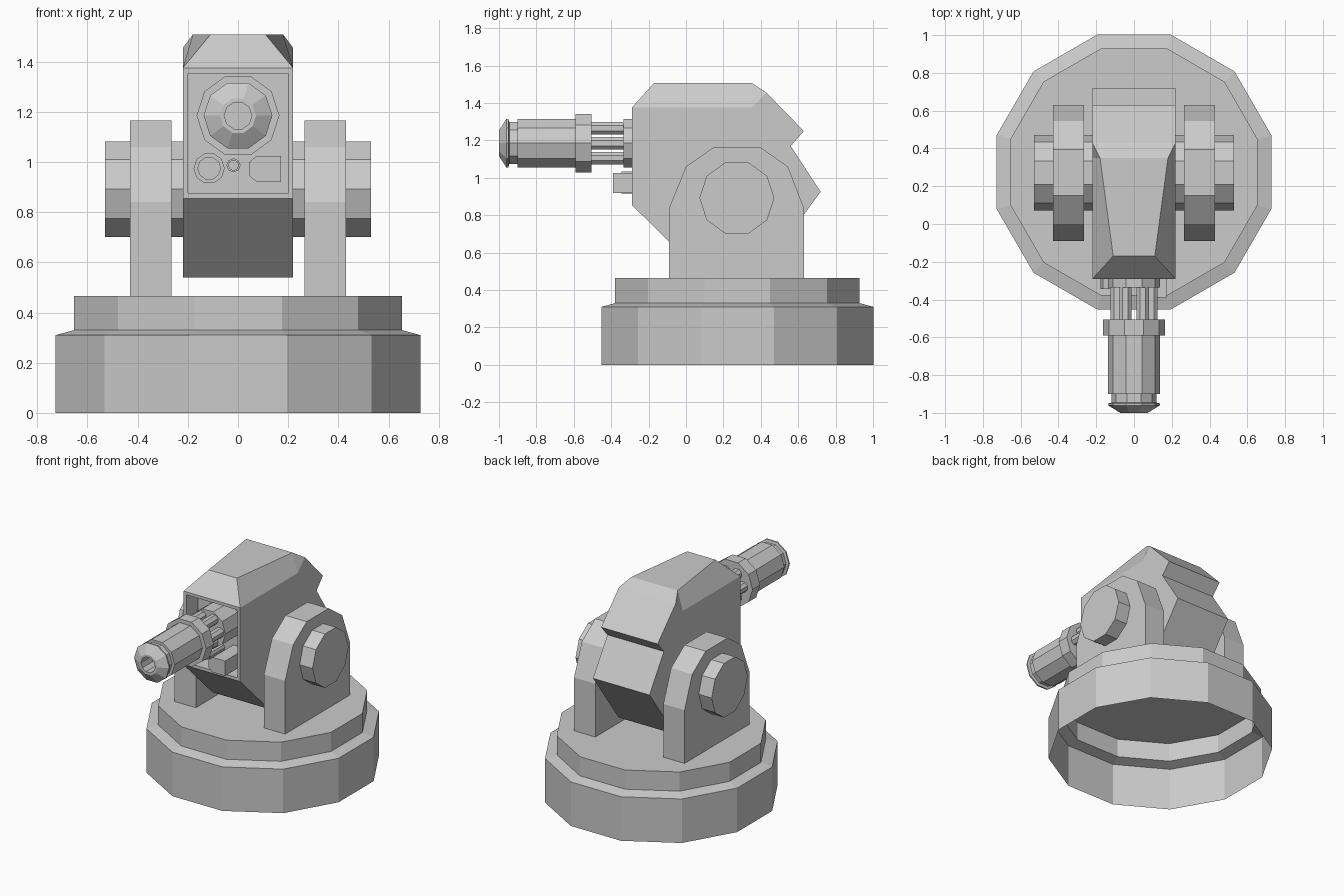
import bpy, bmesh
from math import sin, cos, pi, radians
from mathutils import Vector

if "Cube" in bpy.data.objects:
    bpy.data.objects.remove(bpy.data.objects["Cube"])


def finish(name, bm, flip_check=True):
    if flip_check:
        bmesh.ops.recalc_face_normals(bm, faces=bm.faces)
    me = bpy.data.meshes.new(name)
    bm.to_mesh(me)
    bm.free()
    ob = bpy.data.objects.new(name, me)
    bpy.context.collection.objects.link(ob)
    return ob


def lathe(name, profile, n, centre, axis, start=0.0, caps=(True, True)):
    """Revolve (radius, position) pairs about an axis; positions are offsets from centre."""
    bm = bmesh.new()
    rings = []
    for r, t in profile:
        ring = []
        for i in range(n):
            a = start + 2 * pi * i / n
            u, v = r * cos(a), r * sin(a)
            p = {'X': (t, u, v), 'Y': (u, t, v), 'Z': (u, v, t)}[axis]
            ring.append(bm.verts.new(Vector(centre) + Vector(p)))
        rings.append(ring)
    for a, b in zip(rings, rings[1:]):
        for i in range(n):
            j = (i + 1) % n
            bm.faces.new((a[i], a[j], b[j], b[i]))
    if caps[0]:
        bm.faces.new(rings[0])
    if caps[1]:
        bm.faces.new(rings[-1])
    return finish(name, bm)


def prism(name, pts, lo, hi, place):
    """Extrude a 2D outline from lo to hi; place(u, v, t) gives the 3D point."""
    bm = bmesh.new()
    a = [bm.verts.new(place(u, v, lo)) for u, v in pts]
    b = [bm.verts.new(place(u, v, hi)) for u, v in pts]
    bm.faces.new(a)
    bm.faces.new(b)
    for i in range(len(pts)):
        j = (i + 1) % len(pts)
        bm.faces.new((a[i], a[j], b[j], b[i]))
    return finish(name, bm)


# Stepped turntable base, hollow underneath
lathe("base", [(0.753, 0), (0.753, 0.31), (0.677, 0.33), (0.677, 0.465)], 12,
      (0, 0.275, 0), 'Z', radians(15), (False, True))

# Support arms and pivot caps on both sides
arm = [(-0.09, 0.465), (-0.09, 0.84), (0, 1.06), (0.15, 1.165),
       (0.395, 1.165), (0.545, 1.06), (0.63, 0.84), (0.63, 0.465)]
for side, s in (("left", -1), ("right", 1)):
    prism(side + "_arm", arm, 0.265 * s, 0.43 * s, lambda u, v, t: (t, u, v))
    lathe(side + "_pivot", [(0.2, 0.2 * s), (0.2, 0.53 * s)], 10, (0, 0.272, 0.892), 'X')

# Gun housing: side outline, tapered roof, recessed front window
outline = [(-0.29, 0.855), (-0.29, 1.375), (0.35, 1.375), (0.43, 1.455), (0.63, 1.25),
           (0.56, 1.17), (0.72, 0.925), (0.435, 0.54), (0.03, 0.54)]
bm = bmesh.new()
L, R = [[bm.verts.new((s * 0.22, y, z)) for y, z in outline] for s in (-1, 1)]
TL, TR = [[bm.verts.new((s * x, y, 1.508)) for x, y in ((0.11, -0.17), (0.18, 0.35))]
          for s in (-1, 1)]
bm.faces.new(L)
bm.faces.new(R)
front = bm.faces.new((L[0], L[1], R[1], R[0]))
for i in range(3, 9):
    j = (i + 1) % 9
    bm.faces.new((L[i], L[j], R[j], R[i]))
bm.faces.new((TL[0], TL[1], TR[1], TR[0]))
bm.faces.new((L[1], TL[0], TR[0], R[1]))
bm.faces.new((L[3], TL[1], TR[1], R[3]))
for S, T in ((L, TL), (R, TR)):
    bm.faces.new((S[1], S[2], T[1], T[0]))
    bm.faces.new((S[2], S[3], T[1]))
bmesh.ops.recalc_face_normals(bm, faces=bm.faces)
bmesh.ops.inset_individual(bm, faces=[front], thickness=0.03)
window = bmesh.ops.extrude_discrete_faces(bm, faces=[front])['faces'][0]
bmesh.ops.translate(bm, verts=window.verts, vec=(0, 0.13, 0))
finish("housing", bm)

# Barrel with muzzle cone, neck, sleeve and collar
AX = (0, 0, 1.185)
lathe("barrel", [(0.055, -0.88), (0.055, -1.0), (0.072, -1.0), (0.137, -0.96), (0.137, -0.95),
                 (0.118, -0.945), (0.118, -0.9), (0.137, -0.9), (0.137, -0.59),
                 (0.165, -0.59), (0.165, -0.505)], 10, AX, 'Y')
lathe("barrel_mount", [(0.137, -0.335), (0.137, -0.15)], 10, AX, 'Y')

# Ring of rods joining barrel and mount
for i in range(6):
    a = i * pi / 3
    lathe(f"barrel_rod_{i + 1}", [(0.036, -0.51), (0.036, -0.33)], 8,
          (0.092 * cos(a), 0, 1.185 + 0.092 * sin(a)), 'Y', pi / 8)

# Sensors under the barrel
lathe("lens", [(0.062, -0.15), (0.062, -0.345), (0.045, -0.345), (0.045, -0.325)], 10,
      (-0.115, 0, 0.975), 'Y')
lathe("small_sensor", [(0.028, -0.15), (0.028, -0.33), (0.02, -0.33), (0.02, -0.31)], 8,
      (-0.018, 0, 0.987), 'Y')
prism("sensor_box", [(0.075, 0.92), (0.172, 0.92), (0.172, 1.025), (0.075, 1.025),
                     (0.045, 1.0), (0.045, 0.945)], -0.39, -0.15, lambda u, v, t: (u, t, v))
